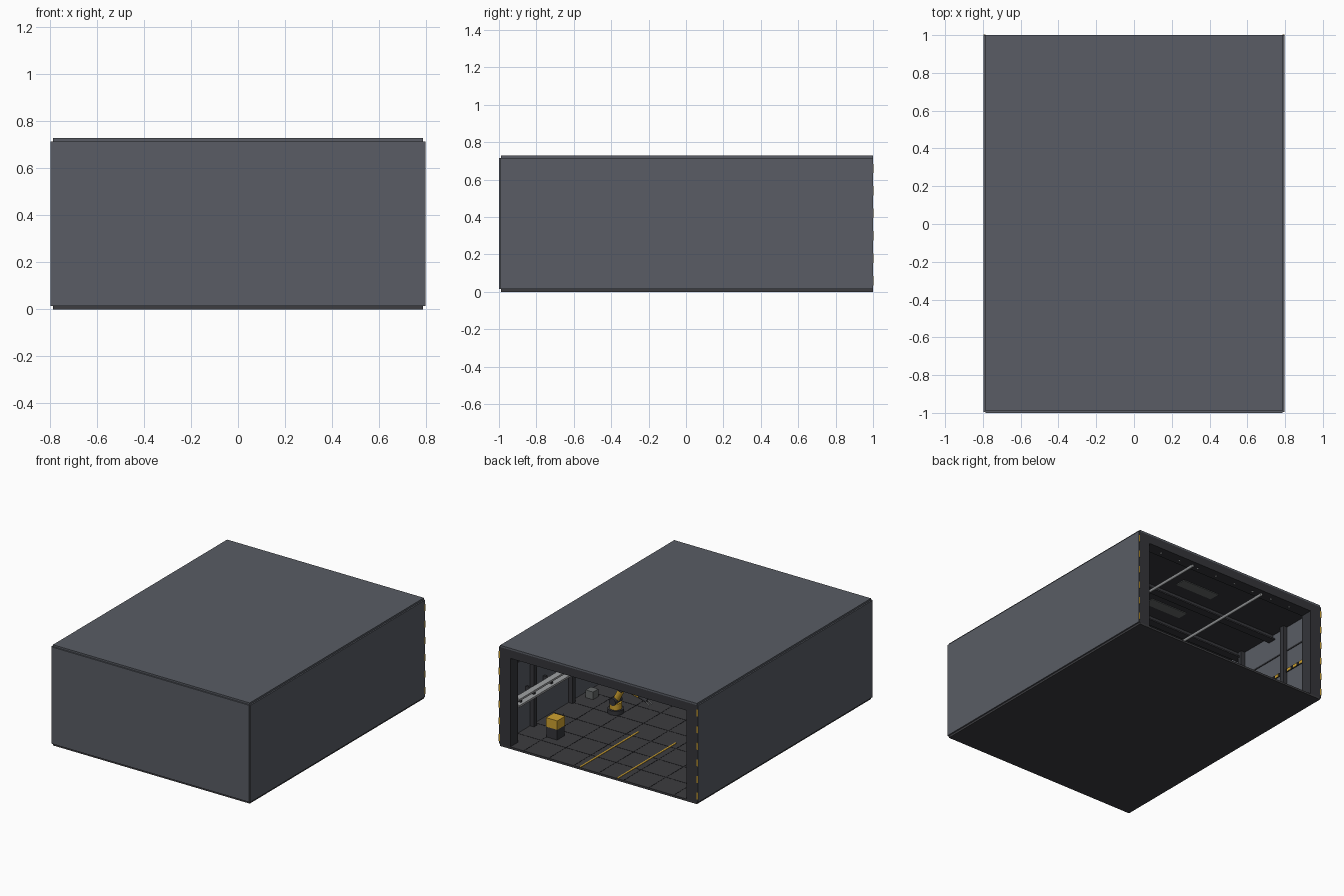
import bpy
from mathutils import Vector

cube = bpy.data.objects.get("Cube")
if cube:
    bpy.data.objects.remove(cube, do_unlink=True)


def material(name, r, g, b):
    m = bpy.data.materials.new(name)
    m.use_nodes = True
    m.diffuse_color = (r, g, b, 1)
    m.node_tree.nodes["Principled BSDF"].inputs["Base Color"].default_value = (r, g, b, 1)
    return m


slate = material("slate wall", 0.10, 0.108, 0.128)
charcoal = material("charcoal floor", 0.045, 0.045, 0.05)
steel = material("dark steel", 0.035, 0.036, 0.042)
black = material("black seam", 0.012, 0.012, 0.014)
yellow = material("safety yellow", 0.62, 0.36, 0.03)
light = material("light metal", 0.35, 0.36, 0.37)
lamp = material("lamp grey", 0.13, 0.14, 0.14)


def box(name, mat, x, y, z):
    """Box from (min, max) pairs."""
    bpy.ops.mesh.primitive_cube_add(size=1, location=[sum(p) / 2 for p in (x, y, z)])
    o = bpy.context.object
    o.scale = [p[1] - p[0] for p in (x, y, z)]
    bpy.ops.object.transform_apply(location=False, rotation=False, scale=True)
    o.name = name
    o.data.materials.append(mat)
    return o


def rod(name, mat, a, b, r, sides=16):
    """Cylinder between two points."""
    a, b = Vector(a), Vector(b)
    d = b - a
    bpy.ops.mesh.primitive_cylinder_add(vertices=sides, radius=r, depth=d.length, location=(a + b) / 2)
    o = bpy.context.object
    o.rotation_euler = d.to_track_quat("Z", "Y").to_euler()
    o.name = name
    o.data.materials.append(mat)
    bpy.ops.object.shade_smooth_by_angle()
    return o


def span(c, w):
    return (c - w / 2, c + w / 2)


def side(s, a, b):
    return tuple(sorted((s * a, s * b)))


W, T, F = 0.787, 0.797, 0.015   # inner wall, outer wall, floor top

# Shell
box("floor_slab", charcoal, (-W, W), (-0.99, 1), (0, F))
box("roof", slate, (-W, W), (-0.99, 1), (0.715, 0.728))
box("front_wall", slate, (-W, W), (-1, -0.985), (F, 0.715))
for s, n in ((1, "left"), (-1, "right")):
    box(n + "_wall", slate, side(s, W, T), (-0.995, 0.999), (F, 0.715))

# Portal around the open back
box("portal_beam", steel, (-W, W), (0.91, 1), (0.655, 0.715))
for s, n in ((1, "left"), (-1, "right")):
    box(n + "_portal_post", steel, side(s, 0.705, W), (0.91, 1), (F, 0.655))
    box(n + "_wall_end", steel, side(s, W, T), (0.997, 1), (F, 0.715))
    for i in range(6):
        box(n + "_hazard_dash", yellow, side(s, W, T), (0.995, 1.002), span(0.06 + 0.12 * i, 0.05))
for i in range(8):
    x = -0.56 + 0.16 * i
    rod("portal_bolt", light, (x, 0.95, 0.648), (x, 0.95, 0.656), 0.007, 10)

# Floor seams and lane lines
for i in range(-3, 4):
    box("floor_seam", black, span(0.2 * i, 0.005), (-0.985, 0.99), (F, F + 0.001))
for i in range(-4, 5):
    box("floor_seam", black, (-W, W), span(0.2 * i, 0.005), (F, F + 0.001))
for x in (-0.15, 0.15):
    box("lane_line", yellow, span(x, 0.012), (0.33, 0.995), (F, F + 0.003))

# Wall posts, seams and ceiling beams
for s, n in ((1, "left"), (-1, "right")):
    for y in (0.64, 0.2, -0.2, -0.6):
        box(n + "_wall_post", steel, side(s, 0.755, W), span(y, 0.035), (F, 0.715))
    box(n + "_wall_seam", steel, side(s, 0.782, W), (-0.985, 0.91), span(0.53, 0.01))
for x in (-0.45, 0, 0.45):
    box("front_wall_post", steel, span(x, 0.035), (-0.985, -0.955), (F, 0.715))
for y in (-0.83, -0.5, -0.17, 0.17, 0.5):
    box("ceiling_beam_flange", steel, (-W, W), span(y, 0.06), (0.67, 0.68))
    box("ceiling_beam_web", steel, (-W, W), span(y, 0.025), (0.68, 0.715))
for y in (-0.66, -0.33, 0, 0.33, 0.66):
    box("ceiling_lamp", lamp, span(0, 0.3), span(y, 0.08), (0.706, 0.715))
box("ceiling_lining", steel, (-W, W), (-0.985, 0.91), (0.711, 0.715))
for x in (-0.3, 0.3):
    rod("ceiling_pipe", light, (x, -0.98, 0.645), (x, 0.97, 0.645), 0.01)

# Right wall safety strip
box("safety_strip", black, (-0.782, -0.776), (-0.98, 0.91), span(0.37, 0.024))
for i in range(30):
    box("safety_strip_mark", yellow, (-0.782, -0.774), span(-0.95 + 0.063 * i, 0.036), span(0.37, 0.022))

# Left wall cable trays on brackets
for z in (0.27, 0.315):
    box("cable_tray", light, (0.7, 0.745), (0.2, 0.9), span(z, 0.014))
for y in (0.3, 0.5, 0.7, 0.85):
    box("tray_bracket", steel, (0.72, W), span(y, 0.015), (0.25, 0.32))

# Crate on a pedestal
box("pedestal", steel, span(0.557, 0.085), span(0.695, 0.085), (F, 0.09))
box("yellow_crate", yellow, span(0.557, 0.09), span(0.695, 0.09), (0.09, 0.155))
rod("crate_rod", light, (0.54, 0.63, F), (0.54, 0.63, 0.16), 0.003, 8)

# Control cabinet
box("control_cabinet", lamp, span(0.71, 0.06), span(0.06, 0.06), (F, 0.07))

# Robot arm
X, Y = 0.45, 0.16
rod("robot_base", steel, (X, Y, F), (X, Y, 0.045), 0.055, 24)
rod("robot_turret", yellow, (X, Y, 0.045), (X, Y, 0.09), 0.04, 24)
rod("robot_shoulder", steel, (X, Y - 0.04, 0.1), (X, Y + 0.04, 0.1), 0.026)
rod("robot_upper_arm", yellow, (X, Y, 0.1), (X - 0.06, Y, 0.21), 0.022)
rod("robot_elbow", steel, (X - 0.06, Y - 0.035, 0.21), (X - 0.06, Y + 0.035, 0.21), 0.024)
rod("robot_forearm", yellow, (X - 0.06, Y, 0.21), (X - 0.19, Y, 0.18), 0.016)
rod("robot_wrist", steel, (X - 0.19, Y, 0.18), (X - 0.25, Y, 0.16), 0.014)
for s in (-1, 1):
    rod("robot_gripper_finger", light, (X - 0.25, Y + 0.012 * s, 0.16), (X - 0.28, Y + 0.016 * s, 0.14), 0.005, 8)
